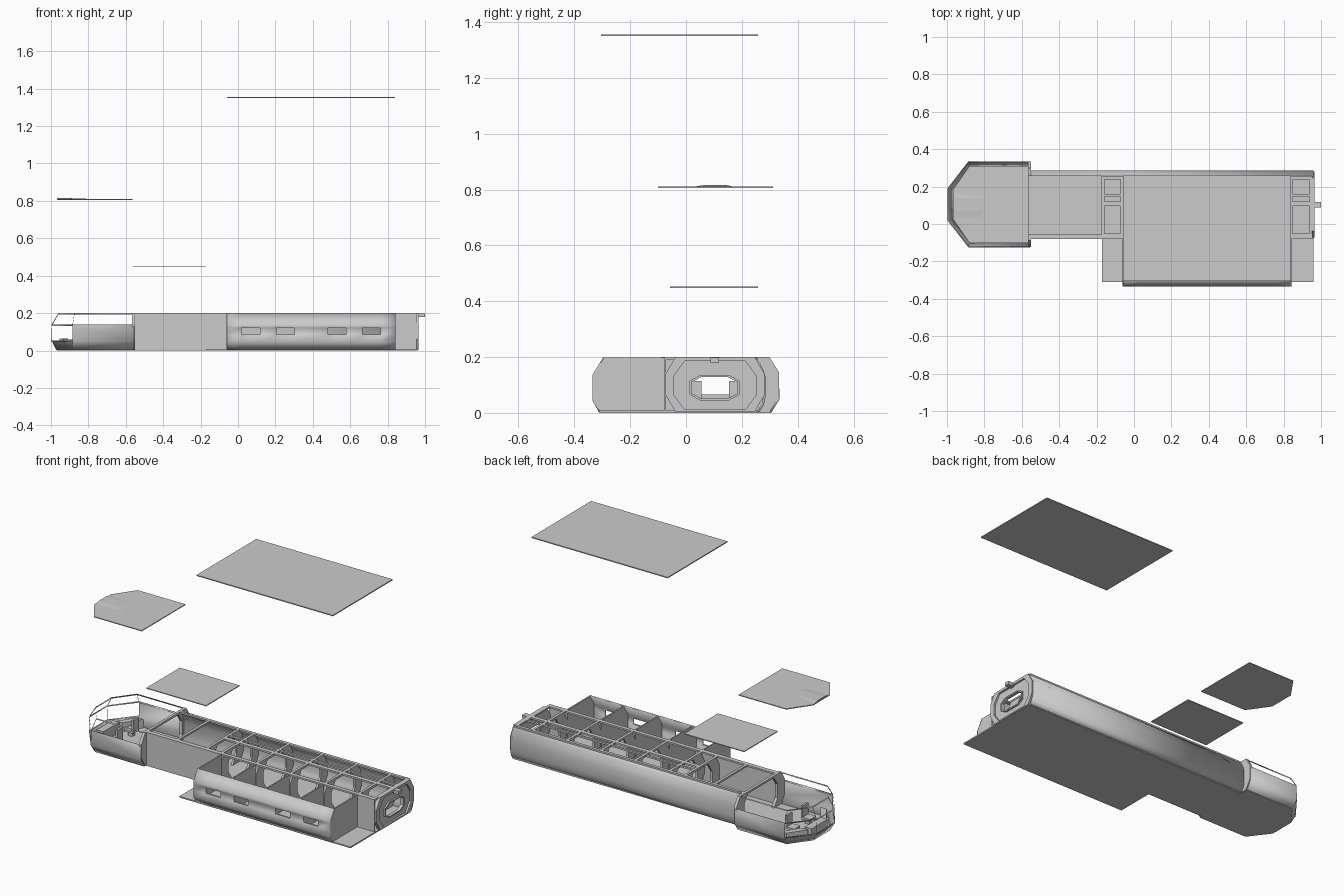
import bpy, bmesh, math

if "Cube" in bpy.data.objects:
    bpy.data.objects.remove(bpy.data.objects["Cube"])

CY = 0.105                      # centre line of the main hull
BULKHEADS = [-0.165, -0.065, 0.165, 0.39, 0.615, 0.84]


def finish(name, bm, smooth=False, thick=0):
    bmesh.ops.recalc_face_normals(bm, faces=bm.faces)
    me = bpy.data.meshes.new(name)
    bm.to_mesh(me)
    bm.free()
    ob = bpy.data.objects.new(name, me)
    bpy.context.collection.objects.link(ob)
    if thick:
        m = ob.modifiers.new("thickness", 'SOLIDIFY')
        m.thickness, m.offset = thick, 0
    if smooth:
        bpy.ops.object.select_all(action='DESELECT')
        ob.select_set(True)
        bpy.context.view_layer.objects.active = ob
        bpy.ops.object.shade_smooth_by_angle(angle=math.radians(42))
    return ob


def shell(name, rows, holes=(), inset=0.0, thick=0.008):
    """Sheet through rows of points; listed (row, column) cells become openings."""
    bm = bmesh.new()
    vs = [[bm.verts.new(p) for p in r] for r in rows]
    openings = []
    for i in range(len(vs) - 1):
        for j in range(len(vs[0]) - 1):
            f = bm.faces.new((vs[i][j], vs[i][j + 1], vs[i + 1][j + 1], vs[i + 1][j]))
            if (i, j) in holes:
                openings.append(f)
    if inset and openings:
        bmesh.ops.inset_individual(bm, faces=openings, thickness=inset, use_even_offset=True)
    bmesh.ops.delete(bm, geom=openings, context='FACES')
    return finish(name, bm, True, thick)


def place(axis, p, t):
    return (t, p[0], p[1]) if axis == 'x' else (p[0], p[1], t)


def prism(name, pts, axis, a, b):
    bm = bmesh.new()
    lo = [bm.verts.new(place(axis, p, a)) for p in pts]
    hi = [bm.verts.new(place(axis, p, b)) for p in pts]
    bm.faces.new(lo)
    bm.faces.new(hi)
    n = len(pts)
    for i in range(n):
        bm.faces.new((lo[i], lo[(i + 1) % n], hi[(i + 1) % n], hi[i]))
    return finish(name, bm)


def box(name, x0, x1, y0, y1, z0, z1):
    return prism(name, [(x0, y0), (x1, y0), (x1, y1), (x0, y1)], 'z', z0, z1)


def ring(name, outer, inner, x0, x1):
    """Bulkhead plate across x with an opening."""
    bm = bmesh.new()
    loops = [[bm.verts.new((x, *p)) for p in pts]
             for x, pts in ((x0, outer), (x1, outer), (x1, inner), (x0, inner))]
    n = len(outer)
    for k in range(4):
        a, b = loops[k], loops[(k + 1) % 4]
        for i in range(n):
            bm.faces.new((a[i], a[(i + 1) % n], b[(i + 1) % n], b[i]))
    return finish(name, bm)


def octagon(y0, y1, z0, z1, cy, cz):
    return [(y0 + cy, z0), (y1 - cy, z0), (y1, z0 + cz), (y1, z1 - cz),
            (y1 - cy, z1), (y0 + cy, z1), (y0, z1 - cz), (y0, z0 + cz)]


def cab_outline(d, back=-0.555):
    w, nw, knee = 0.226 - d, 0.085 - 0.3 * d, -0.885 + 0.3 * d
    return [(back, CY - w), (knee, CY - w), (-0.996 + d, CY - nw),
            (-0.996 + d, CY + nw), (knee, CY + w), (back, CY + w)]


# floor plates
prism("cab_floor", cab_outline(0.028), 'z', 0, 0.008)
box("hull_floor", -0.555, 0.96, -0.078, 0.255, 0, 0.008)
box("side_floor", -0.17, 0.96, -0.31, -0.078, 0, 0.008)

# glazed cab with window openings
levels = [(0.004, 0.028), (0.05, 0), (0.135, 0), (0.196, 0.035)]
shell("cab_shell", [[(x, y, z) for x, y in cab_outline(d)] for z, d in levels],
      {(1, 1), (1, 2), (1, 3), (2, 0), (2, 1), (2, 2), (2, 3), (2, 4)}, 0.011)
cab_section = octagon(CY - 0.228, CY + 0.228, 0.003, 0.2, 0.034, 0.055)
ring("cab_bulkhead", cab_section, octagon(-0.055, 0.26, 0.008, 0.188, 0.035, 0.05), -0.567, -0.55)

# cab furniture
box("dashboard", -0.955, -0.91, 0.03, 0.18, 0.008, 0.065)
for s in (-1, 1):
    y = CY + s * 0.075
    prism("side_console", [(-0.94, CY + s * 0.085), (-0.87, CY + s * 0.19),
                           (-0.83, CY + s * 0.19), (-0.9, CY + s * 0.085)], 'z', 0.008, 0.06)
    box("seat_base", -0.845, -0.815, y - 0.012, y + 0.012, 0.008, 0.035)
    box("seat", -0.86, -0.80, y - 0.028, y + 0.028, 0.035, 0.048)
    box("seat_back", -0.81, -0.797, y - 0.026, y + 0.026, 0.048, 0.115)

# main hull walls
hull_profile = [(0.258, 0.004), (0.275, 0.03), (0.281, 0.06), (0.281, 0.125),
                (0.274, 0.15), (0.262, 0.175), (0.245, 0.198)]
shell("hull_curved_wall", [[(x, y, z) for x in (-0.555, 0.96)] for y, z in hull_profile])
box("hull_flat_wall_front", -0.555, -0.06, -0.079, -0.071, 0.006, 0.2)
box("hull_flat_wall_rear", 0.84, 0.955, -0.079, -0.071, 0.006, 0.2)

# arched bulkheads and roof ribs
hull_section = octagon(-0.073, 0.281, 0.004, 0.2, 0.035, 0.06)
arch = octagon(-0.005, 0.215, 0.008, 0.185, 0.04, 0.06)
for x in BULKHEADS:
    ring("hull_bulkhead", hull_section, arch, x - 0.006, x + 0.006)
for x in BULKHEADS + [-0.36, 0.945]:
    box("roof_rib", x - 0.008, x + 0.008, -0.075, 0.25, 0.19, 0.2)

# long roof rails
for name, x0, y0, y1 in (("edge_rail", -0.555, 0.238, 0.256), ("edge_rail", -0.555, -0.075, -0.052),
                         ("centre_rail", -0.17, 0.095, 0.12), ("centre_rail", -0.17, 0.147, 0.16)):
    box(name, x0, 0.955, y0, y1, 0.19, 0.2)

# rear frame, recessed end wall with window, and coupling
ring("rear_frame", hull_section, octagon(-0.045, 0.253, 0.012, 0.185, 0.04, 0.055), 0.945, 0.966)
ring("rear_wall", octagon(-0.05, 0.258, 0.01, 0.188, 0.04, 0.055),
     octagon(0.02, 0.185, 0.052, 0.128, 0.035, 0.018), 0.945, 0.955)
ring("rear_window_frame", octagon(0.012, 0.193, 0.045, 0.135, 0.038, 0.021),
     octagon(0.02, 0.185, 0.052, 0.128, 0.035, 0.018), 0.955, 0.964)
box("rear_hook", 0.955, 0.999, 0.088, 0.118, 0.178, 0.198)

# side module: curved outer wall with windows
module_profile = [(-0.308, 0.004), (-0.331, 0.045), (-0.331, 0.085),
                  (-0.331, 0.122), (-0.331, 0.135), (-0.293, 0.198)]
xs = [-0.06, 0.02, 0.118, 0.205, 0.302, 0.48, 0.578, 0.665, 0.762, 0.842]
shell("module_wall", [[(x, y, z) for x in xs] for y, z in module_profile],
      {(2, j) for j in (1, 3, 5, 7)})
for x0, x1 in zip(xs[1::2], xs[2::2]):
    for z in (0.083, 0.12):
        box("window_trim", x0 - 0.003, x1 + 0.003, -0.335, -0.326, z, z + 0.004)

# room partitions
partition = module_profile + [(-0.075, 0.198), (-0.075, 0.004)]
for x in (-0.057, 0.165, 0.39, 0.615, 0.839):
    prism("room_partition", partition, 'x', x - 0.004, x + 0.004)

# lifted roof panels
box("long_roof", -0.06, 0.84, -0.305, 0.258, 1.35, 1.356)
box("middle_roof", -0.565, -0.17, -0.058, 0.258, 0.448, 0.453)
prism("cab_roof", [(max(x, -0.968), y) for x, y in cab_outline(0.02, -0.565)], 'z', 0.806, 0.811)
prism("cab_roof_blister", [(0.03, 0.81), (0.17, 0.81), (0.14, 0.817), (0.07, 0.817)],
      'x', -0.966, -0.80)
# taper the blister into the roof at its rear
for v in bpy.data.objects["cab_roof_blister"].data.vertices:
    if v.co.x > -0.9 and v.co.z > 0.815:
        v.co.z = 0.811
